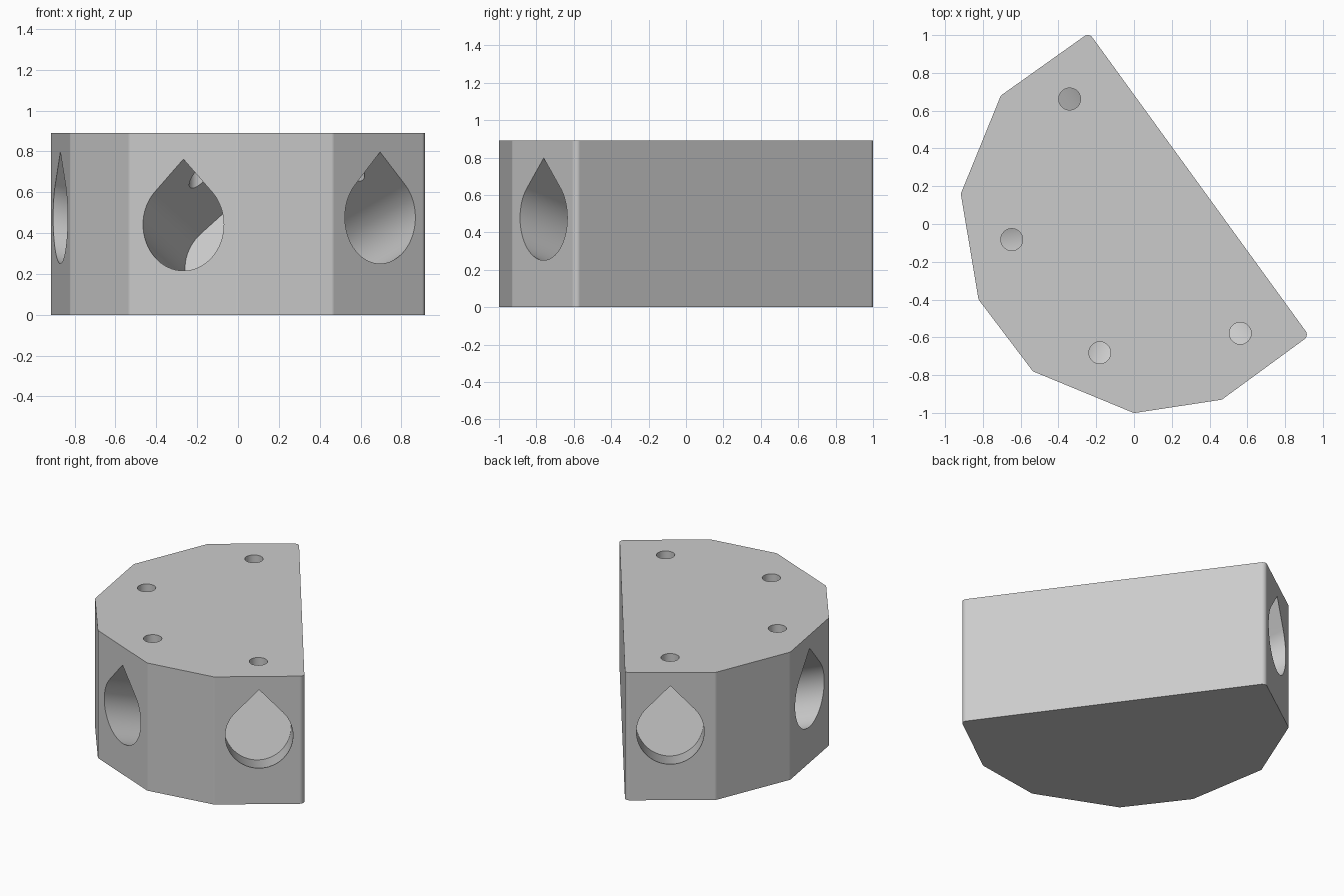
import bpy
import bmesh
from math import cos, sin, pi, radians
from mathutils import Vector

HEIGHT = 0.89
BORE_RADIUS, BORE_DEPTH, BORE_TILT = 0.214, 0.575, radians(19)
SCREW_RADIUS, SCREW_INSET = 0.058, 0.226

# Outline corners, counter-clockwise, each with a rounding radius
CORNERS = [
    (-0.238, 1.012, 0.03), (-0.705, 0.68, 0.03), (-0.917, 0.16, 0.03),
    (-0.823, -0.40, 0.03), (-0.535, -0.78, 0.03), (0, -1.001, 0.03),
    (0.465, -0.93, 0.03), (0.927, -0.592, 0.03),
]

if "Cube" in bpy.data.objects:
    bpy.data.objects.remove(bpy.data.objects["Cube"])

grey = bpy.data.materials.new("plain_grey")
grey.use_nodes = True
colour = (0.6, 0.6, 0.6, 1)
grey.diffuse_color = colour
grey.node_tree.nodes["Principled BSDF"].inputs["Base Color"].default_value = colour


def prism(name, points, sweep):
    """Extrude a closed loop of points along the sweep vector."""
    bm = bmesh.new()
    face = bm.faces.new([bm.verts.new(p) for p in points])
    result = bmesh.ops.extrude_face_region(bm, geom=[face], use_keep_orig=True)
    moved = [g for g in result["geom"] if isinstance(g, bmesh.types.BMVert)]
    bmesh.ops.translate(bm, verts=moved, vec=sweep)
    bmesh.ops.recalc_face_normals(bm, faces=bm.faces)
    mesh = bpy.data.meshes.new(name)
    bm.to_mesh(mesh)
    bm.free()
    mesh.materials.append(grey)
    obj = bpy.data.objects.new(name, mesh)
    bpy.context.collection.objects.link(obj)
    return obj


def rounded_outline(corners, steps=5):
    """Replace every corner by a short tangent arc."""
    points = []
    for i, (x, y, radius) in enumerate(corners):
        here = Vector((x, y, 0))
        before = (Vector((*corners[i - 1][:2], 0)) - here).normalized()
        after = (Vector((*corners[(i + 1) % len(corners)][:2], 0)) - here).normalized()
        half = before.angle(after) / 2
        centre = here + (before + after).normalized() * (radius / sin(half))
        start = here + before * (radius * cos(half) / sin(half)) - centre
        end = here + after * (radius * cos(half) / sin(half)) - centre
        for k in range(steps + 1):
            t = k / steps
            points.append(centre + (start * (1 - t) + end * t).normalized() * radius)
    return points


def teardrop(centre, side, up, radius, steps=48):
    """Circle with a right-angled point on top."""
    angles = [pi * 0.75 + 1.5 * pi * k / steps for k in range(steps + 1)]
    ring = [centre + (side * cos(a) + up * sin(a)) * radius for a in angles]
    return ring + [centre + up * radius * 2 ** 0.5]


def cut(target, cutter):
    mod = target.modifiers.new("cut", "BOOLEAN")
    mod.operation = "DIFFERENCE"
    mod.solver = "EXACT"
    mod.object = cutter
    cutter.hide_render = True
    bpy.context.view_layer.objects.active = target
    bpy.ops.object.modifier_apply(modifier=mod.name)
    bpy.data.objects.remove(cutter)


# Faceted block
block = prism("faceted_block", rounded_outline(CORNERS), Vector((0, 0, HEIGHT)))

# Downward-sloping teardrop sockets on every other facet, each with a screw hole
for i, z in ((0, 0.477), (2, 0.477), (4, 0.442), (6, 0.477)):
    a, b = (Vector((*CORNERS[k][:2], 0)) for k in (i, i + 1))
    along = (b - a).normalized()
    inward = Vector((-along.y, along.x, 0))
    middle = (a + b) / 2 + Vector((0, 0, z))
    axis = inward * cos(BORE_TILT) - Vector((0, 0, sin(BORE_TILT)))
    up = along.cross(-axis)
    up = up if up.z > 0 else -up
    ring = teardrop(middle - axis * 0.2, along, up, BORE_RADIUS)
    cut(block, prism("socket_cutter", ring, axis * (BORE_DEPTH + 0.2)))

    foot = middle + inward * SCREW_INSET
    foot.z = z - 0.08
    circle = [foot + Vector((cos(t), sin(t), 0)) * SCREW_RADIUS
              for t in (2 * pi * k / 40 for k in range(40))]
    cut(block, prism("screw_cutter", circle, Vector((0, 0, HEIGHT))))

# Smooth curved walls, crisp rims
bpy.ops.object.select_all(action="DESELECT")
block.select_set(True)
bpy.context.view_layer.objects.active = block
bpy.ops.object.shade_smooth_by_angle(angle=radians(30))
weighted = block.modifiers.new("even_shading", "WEIGHTED_NORMAL")
weighted.keep_sharp = True
